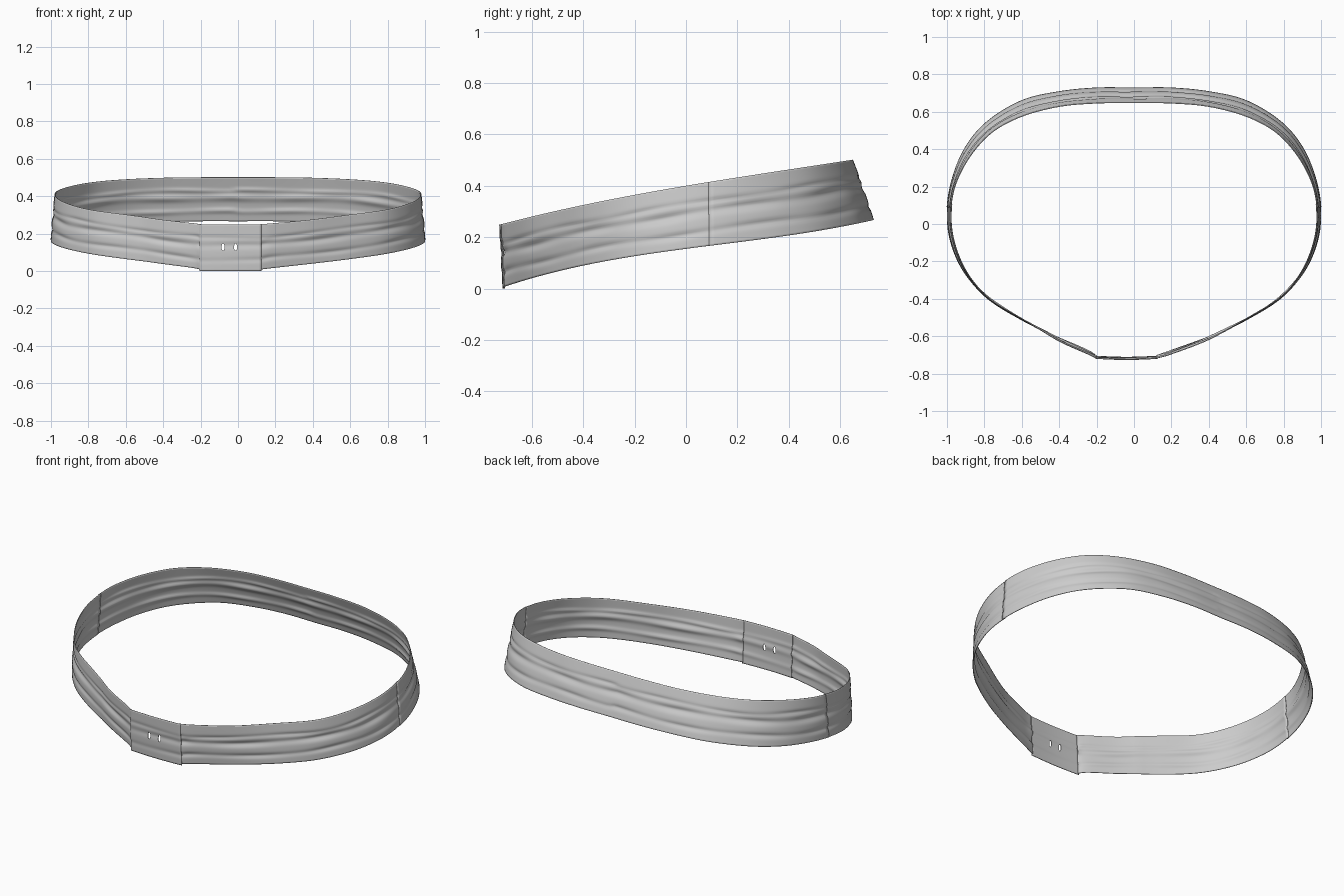
import bpy, bmesh, math
from mathutils import Vector

cube = bpy.data.objects.get("Cube")
if cube:
    bpy.data.objects.remove(cube)

fabric = bpy.data.materials.new("grey leather")
fabric.use_nodes = True
GREY = (0.6, 0.6, 0.6, 1)
fabric.diffuse_color = GREY
fabric.node_tree.nodes["Principled BSDF"].inputs["Base Color"].default_value = GREY

# Half outline of the belt, front to back: lower edge x, y then upper edge x, y
OUTLINE = [Vector(p) for p in (
    (.12, -.705, .12, -.718), (.2, -.675, .2, -.695), (.4, -.602, .4, -.618),
    (.6, -.512, .6, -.507), (.78, -.4, .78, -.395), (.9, -.27, .885, -.27),
    (.97, -.13, .95, -.13), (.998, .02, .977, .02), (.98, .2, .957, .19),
    (.91, .39, .88, .35), (.79, .54, .76, .485), (.6, .657, .6, .572),
    (.4, .705, .4, .625), (.2, .725, .2, .643), (0, .725, 0, .645))]
LAST = len(OUTLINE) - 1
SEAM = 7.4
ROWS = 32


def outline(u):
    """Smooth point on the half outline."""
    i = min(int(u), LAST - 1)
    f = u - i
    b, c = OUTLINE[i], OUTLINE[i + 1]
    a = OUTLINE[i - 1] if i else b * 2 - c
    if i + 2 <= LAST:
        d = OUTLINE[i + 2]
    else:
        d = OUTLINE[LAST - 1].copy()
        d.x, d.z = -d.x, -d.z
    return b + ((c - a) + ((a * 2 - b * 5 + c * 4 - d) + (b * 3 - a - c * 3 + d) * f) * f) * f / 2


def low_z(y):
    return .155 + .131 * y - .04 * y ** 2 + .099 * y ** 3


def high_z(y):
    return .4 + .169 * y - .036 * y ** 2 + .026 * y ** 3


def crease(t, s):
    """Lengthwise folds in the leather, wandering a little along the belt."""
    out = 0
    for centre, width, depth, phase in ((.23, .05, .006, 0), (.54, .07, .009, 1), (.7, .04, .005, 3)):
        mid = centre + .015 * math.sin(s * 1.7 + phase)
        size = depth * (1 + .3 * math.sin(s * 3.1 + phase))
        out -= size * math.exp(-((t - mid) / width) ** 2)
    return out + .003 * math.sin(math.pi * t)


def sheet(name, sections, lift=0, fold=1):
    """Loft a thin strap through (lower point, upper point, s) sections."""
    bm = bmesh.new()
    grid = []
    for low, high, s in sections:
        column = []
        for r in range(ROWS + 1):
            t = r / ROWS
            p = low.lerp(high, t)
            out = Vector((p.x, p.y * 1.4, 0)).normalized()
            column.append(bm.verts.new(p + out * (lift + fold * crease(t, s))))
        grid.append(column)
    for a, b in zip(grid, grid[1:]):
        for r in range(ROWS):
            bm.faces.new((a[r], b[r], b[r + 1], a[r + 1]))
    bmesh.ops.recalc_face_normals(bm, faces=bm.faces)
    mesh = bpy.data.meshes.new(name)
    bm.to_mesh(mesh)
    bm.free()
    mesh.materials.append(fabric)
    obj = bpy.data.objects.new(name, mesh)
    bpy.context.collection.objects.link(obj)
    thick = obj.modifiers.new("thickness", 'SOLIDIFY')
    thick.thickness = .004
    thick.offset = 0
    bpy.context.view_layer.objects.active = obj
    obj.select_set(True)
    bpy.ops.object.shade_smooth_by_angle(angle=math.radians(50))
    obj.select_set(False)
    return obj


def section(u, side):
    p = outline(u)
    # The front plate sits off centre, so the right strap starts further out
    shift = .08 * max(0, 1 - u / 2.5) if side < 0 else 0
    low = Vector((side * (p[0] + shift), p[1], low_z(p[1])))
    high = Vector((side * (p[2] + shift), p[3], high_z(p[3])))
    return low, high, u * side


def span(u0, u1, side, steps):
    return [section(u0 + (u1 - u0) * i / steps, side) for i in range(steps + 1)]


# Front straps, and the back strap lapping over their ends
for label, side in (("left", 1), ("right", -1)):
    sheet(label + "_front_strap", span(0, SEAM + .1, side, 60))
back = span(SEAM, LAST, 1, 55) + span(LAST, SEAM, -1, 55)[1:]
sheet("back_strap", back, lift=.003)

# Front plate joining the straps
plate_sections = []
for i in range(25):
    f = i / 24
    x = -.205 + .33 * f
    bulge = .006 * math.sin(math.pi * f)
    plate_sections.append((Vector((x, -.703 - bulge, .001)),
                           Vector((x, -.716 - bulge, .25)), x * 4))
plate = sheet("front_plate", plate_sections, lift=.003, fold=.5)

# Two slots through the front plate
for x in (-.08, -.013):
    bpy.ops.mesh.primitive_cylinder_add(vertices=16, radius=1, depth=2,
                                        location=(x, -.71, .128), rotation=(math.pi / 2, 0, 0))
    cutter = bpy.context.object
    cutter.name = "slot_cutter"
    cutter.scale = (.008, .02, .1)
    cutter.hide_render = True
    cutter.hide_set(True)
    cut = plate.modifiers.new("slot", 'BOOLEAN')
    cut.operation = 'DIFFERENCE'
    cut.object = cutter

# Apply the cuts and discard the cutters
bpy.context.view_layer.update()
final = bpy.data.meshes.new_from_object(plate.evaluated_get(bpy.context.evaluated_depsgraph_get()))
plate.modifiers.clear()
plate.data = final
for obj in [o for o in bpy.data.objects if o.name.startswith("slot_cutter")]:
    bpy.data.objects.remove(obj)
